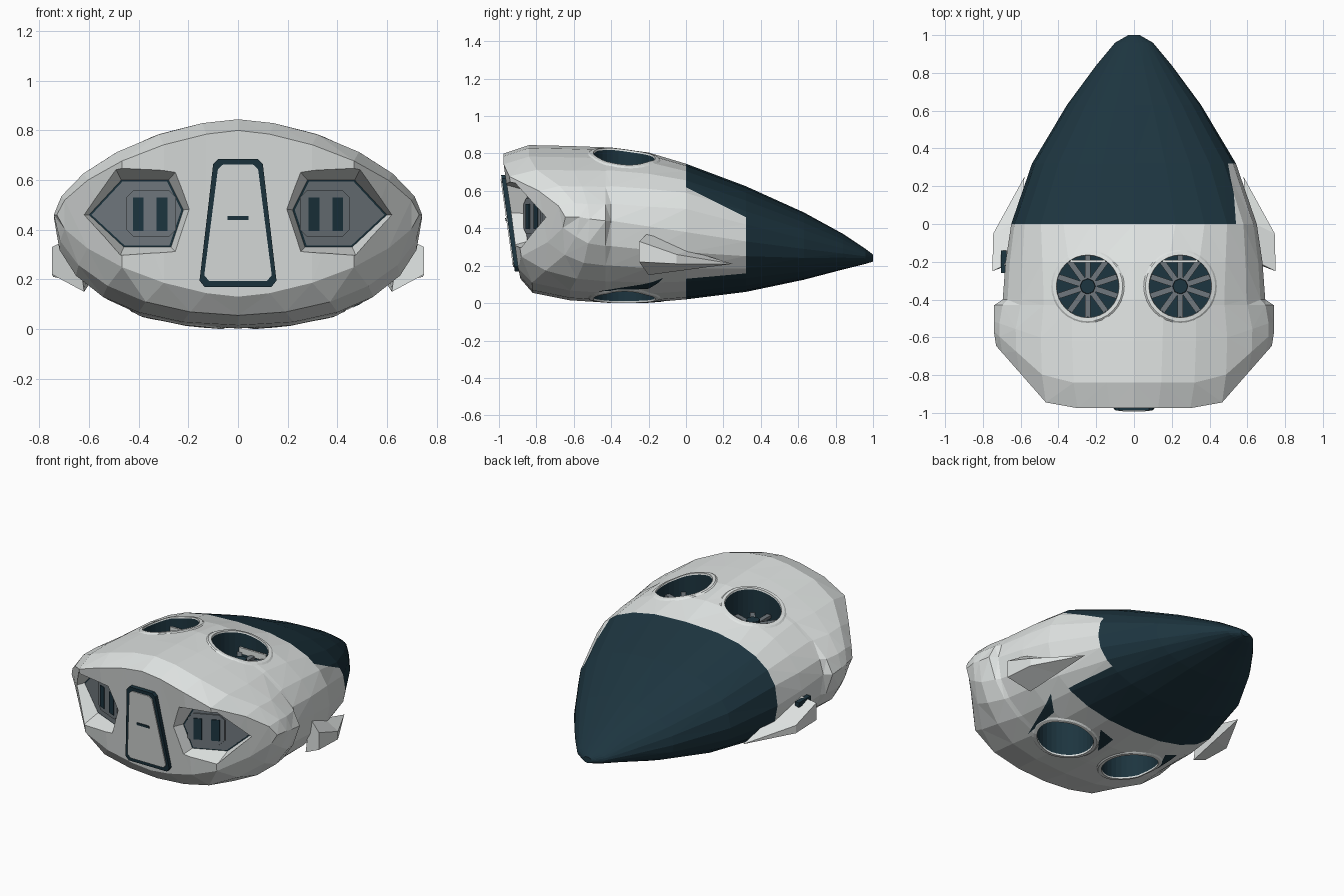
import bpy, bmesh, math
from mathutils import Vector
from mathutils.bvhtree import BVHTree

if "Cube" in bpy.data.objects:
    bpy.data.objects.remove(bpy.data.objects["Cube"])


def material(name, rgb):
    m = bpy.data.materials.new(name)
    m.use_nodes = True
    m.diffuse_color = (*rgb, 1)
    m.node_tree.nodes["Principled BSDF"].inputs["Base Color"].default_value = (*rgb, 1)
    return m


MATS = [material("pale_grey", (0.76, 0.79, 0.78)),
        material("dark_teal", (0.012, 0.035, 0.05)),
        material("slate_grey", (0.16, 0.185, 0.205))]
PALE, DARK, SLATE = 0, 1, 2


def finish(bm, name, index=None):
    bmesh.ops.recalc_face_normals(bm, faces=bm.faces)
    if index is not None:
        for f in bm.faces:
            f.material_index = index
    mesh = bpy.data.meshes.new(name)
    bm.to_mesh(mesh)
    bm.free()
    for m in MATS:
        mesh.materials.append(m)
    ob = bpy.data.objects.new(name, mesh)
    bpy.context.collection.objects.link(ob)
    return ob


def bridge(bm, a, b):
    n = len(a)
    return [bm.faces.new((a[i], a[(i + 1) % n], b[(i + 1) % n], b[i])) for i in range(n)]


def plate(name, pts, depth, thick, index):
    """Prism with an (x, z) outline lying on the surface y = depth(x, z)."""
    bm = bmesh.new()
    front = [bm.verts.new((x, depth(x, z), z)) for x, z in pts]
    back = [bm.verts.new((x, depth(x, z) + thick, z)) for x, z in pts]
    bm.faces.new(front)
    bm.faces.new(back)
    bridge(bm, front, back)
    return finish(bm, name, index)


# Hull sections: y, half width, bottom, top, widest height, upper and lower
# roundness, then side sweep, belly sweep and cheek flare where needed
SECTIONS = [
    (-0.975, 0.73, 0.13, 0.80, 0.46, 1.55, 1.55, 0.33, 0.09),
    (-0.84, 0.742, 0.055, 0.845, 0.46, 1.65, 2.0, 0.26, 0.02),
    (-0.62, 0.742, 0.015, 0.84, 0.45, 1.7, 2.25, 0.1),
    (-0.43, 0.705, 0.003, 0.833, 0.44, 1.8, 2.3, 0, 0, 0.035),
    (-0.40, 0.695, 0.002, 0.832, 0.44, 1.85, 2.3),
    (-0.2, 0.68, 0.003, 0.805, 0.41, 2.05, 2.3),
    (0, 0.65, 0.02, 0.745, 0.38, 2.5, 2.25),
    (0.32, 0.54, 0.06, 0.625, 0.33, 2.3, 2.2),
    (0.63, 0.355, 0.125, 0.485, 0.29, 2.1, 2.2),
    (0.84, 0.2, 0.18, 0.37, 0.265, 2, 2),
    (0.96, 0.1, 0.21, 0.29, 0.25, 2, 2),
    (1.0, 0.03, 0.222, 0.26, 0.24, 2, 2)]
N = 24


def section(bm, y, w, bottom, top, mid, upper, lower, sweep=0, belly=0, flare=0):
    ring = []
    for k in range(N):
        c, s = math.cos(math.tau * k / N), math.sin(math.tau * k / N)
        p = upper if s >= 0 else lower
        x = math.copysign(w * abs(c) ** (2 / p), c) if k % (N // 2) != N // 4 else 0
        h = abs(s) ** (2 / p) if k % (N // 2) else 0
        z = mid + (top - mid) * h if s >= 0 else mid - (mid - bottom) * h
        dy = sweep * max(0, (abs(x) - 0.44) / 0.29) + belly * max(0, -s)
        x += math.copysign(flare * max(0, 1 - abs(z - mid) / 0.18), c)
        ring.append(bm.verts.new((x, y + dy, z)))
    return ring


bm = bmesh.new()
rings = [section(bm, *row) for row in SECTIONS]
for a, b in zip(rings, rings[1:]):
    bridge(bm, a, b)
bm.faces.new(rings[-1])
rim = rings[0]
for k in range(N // 2):
    loop = [rim[k], rim[k + 1], rim[(N - k - 1) % N], rim[(N - k) % N]]
    bm.faces.new(list(dict.fromkeys(loop)))
bmesh.ops.triangulate(bm, faces=bm.faces)
# Colour seam edges of the dark tail
for co, no in (((0, 0, 0.62), (0, 0.5, 1)), ((0, 0, 0.13), (0, -0.09, 1))):
    faces = [f for f in bm.faces
             if f.calc_center_median().x > 0 and -0.01 < f.calc_center_median().y < 0.33]
    geom = set(faces) | {e for f in faces for e in f.edges} | {v for f in faces for v in f.verts}
    bmesh.ops.bisect_plane(bm, geom=list(geom), plane_co=co, plane_no=no, dist=1e-5)
bmesh.ops.triangulate(bm, faces=bm.faces)
for f in bm.faces:
    c = f.calc_center_median()
    side_panel = c.x > 0 and c.y < 0.32 and 0.13 + 0.09 * c.y < c.z < 0.62 - 0.5 * c.y
    f.material_index = DARK if c.y > 0 and not side_panel else PALE
bmesh.ops.recalc_face_normals(bm, faces=bm.faces)
surface = BVHTree.FromBMesh(bm)
hull = finish(bm, "hull")


def hull_z(x, y, up):
    return surface.ray_cast(Vector((x, y, 2 * up)), Vector((0, 0, -up)))[0].z


# Cutters for the fan ducts and the window recesses
FAN_X, FAN_Y, FAN_R = 0.245, -0.33, 0.165
HEX = [(0.6, 0.46), (0.47, 0.6), (0.28, 0.6), (0.22, 0.48), (0.27, 0.33), (0.46, 0.33)]
cutters = []


def scaled(pts, k, cx=0.4, cz=0.465):
    return [(cx + (x - cx) * k, cz + (z - cz) * k) for x, z in pts]


def floor_y(x, z):
    return -0.87 + 0.45 * (abs(x) - 0.22)


for side in (-1, 1):
    for z in (0.86, 0.05):
        bm = bmesh.new()
        bmesh.ops.create_cone(bm, cap_ends=True, segments=32, radius1=FAN_R, radius2=FAN_R, depth=0.5)
        bmesh.ops.translate(bm, verts=bm.verts, vec=(side * FAN_X, FAN_Y, z))
        cutters.append(finish(bm, "duct_cutter", DARK))
    bm = bmesh.new()
    back = [bm.verts.new((side * x, floor_y(x, z), z)) for x, z in HEX]
    front = [bm.verts.new((side * x, floor_y(x0, z) - 0.25, z))
             for (x, z), (x0, _) in zip(scaled(HEX, 1.5), HEX)]
    bm.faces.new(back).material_index = DARK
    bm.faces.new(front)
    bridge(bm, back, front)
    cutters.append(finish(bm, "window_cutter"))

bpy.context.view_layer.objects.active = hull
for cutter in cutters:
    cutter.hide_render = True
    mod = hull.modifiers.new("cut", "BOOLEAN")
    mod.operation, mod.solver, mod.object = "DIFFERENCE", "EXACT", cutter
    bpy.ops.object.modifier_apply(modifier=mod.name)
    bpy.data.objects.remove(cutter)


# Collars that follow the hull around each duct
def collar(name, cx, up):
    bm = bmesh.new()
    loops = []
    for r, lift in ((0.164, -0.004), (0.166, 0.006), (0.185, 0.006), (0.198, -0.003)):
        loop = []
        for i in range(32):
            a = math.tau * i / 32
            x, y = cx + r * math.cos(a), FAN_Y + r * math.sin(a)
            loop.append(bm.verts.new((x, y, hull_z(x, y, up) + lift * up)))
        loops.append(loop)
    for a, b in zip(loops, loops[1:] + loops[:1]):
        bridge(bm, a, b)
    finish(bm, name, PALE)


# Thin dark triangles laid on the belly
for pts in (((0.41, -0.47), (0.53, -0.12), (0.44, -0.2)),
            ((0.04, -0.28), (0.17, -0.1), (0.05, -0.13)),
            ((-0.44, -0.33), (-0.43, -0.12), (-0.34, -0.12))):
    bm = bmesh.new()
    bm.faces.new([bm.verts.new((x, y, 0)) for x, y in pts])
    bmesh.ops.subdivide_edges(bm, edges=bm.edges, cuts=5, use_grid_fill=True)
    for v in bm.verts:
        v.co.z = hull_z(v.co.x, v.co.y, -1) - 0.004
    finish(bm, "belly_patch", DARK)


def box(bm, size, offset, angle=0):
    verts = bmesh.ops.create_cube(bm, size=1)["verts"]
    bmesh.ops.scale(bm, verts=verts, vec=size)
    bmesh.ops.translate(bm, verts=verts, vec=offset)
    c, s = math.cos(angle), math.sin(angle)
    for v in verts:
        v.co.x, v.co.y = c * v.co.x - s * v.co.y, s * v.co.x + c * v.co.y


for side, tag in ((1, "left"), (-1, "right")):
    cx = side * FAN_X
    collar(tag + "_top_collar", cx, 1)
    collar(tag + "_bottom_collar", cx, -1)
    # Fan blades, hub and crossbar
    bm = bmesh.new()
    for i in range(10):
        box(bm, (0.125, 0.03, 0.02), (0.1, 0, 0.66), math.tau * (i + 0.5) / 10)
    bmesh.ops.translate(bm, verts=bm.verts, vec=(cx, FAN_Y, 0))
    finish(bm, tag + "_fan_blades", SLATE)
    bm = bmesh.new()
    bmesh.ops.create_cone(bm, cap_ends=True, segments=8, radius1=0.045, radius2=0.04, depth=0.1)
    bmesh.ops.translate(bm, verts=bm.verts, vec=(cx, FAN_Y, 0.65))
    finish(bm, tag + "_fan_hub", DARK)
    bm = bmesh.new()
    box(bm, (0.19, 0.012, 0.04), (cx, FAN_Y + 0.133, 0.68))
    finish(bm, tag + "_fan_crossbar", PALE)

    # Window panel, raised frame and slots
    def flip(pts):
        return [(side * x, z) for x, z in pts]

    plate(tag + "_window_panel", flip(scaled(HEX, 0.95)),
          lambda x, z: floor_y(x, z) - 0.004, 0.008, SLATE)
    octagon = [(0.28, 0.37), (0.42, 0.37), (0.45, 0.4), (0.45, 0.53),
               (0.42, 0.56), (0.28, 0.56), (0.25, 0.53), (0.25, 0.4)]
    plate(tag + "_window_frame", flip(octagon), lambda x, z: floor_y(x, z) - 0.012, 0.012, SLATE)
    for x in (0.306, 0.402):
        slot = [(x - 0.022, 0.395), (x + 0.022, 0.395), (x + 0.022, 0.53), (x - 0.022, 0.53)]
        plate(tag + "_window_slot", flip(slot), lambda x, z: floor_y(x, z) - 0.017, 0.008, DARK)

    # Side fin: a chunky wedge tapering towards the tail
    bm = bmesh.new()
    root = [bm.verts.new((side * x, y, z)) for x, y, z in
            ((0.65, -0.2, 0.38), (0.75, -0.25, 0.33), (0.75, -0.25, 0.22), (0.62, -0.2, 0.15))]
    mid = [bm.verts.new((side * x, y, z)) for x, y, z in
           ((0.6, 0.02, 0.28), (0.745, -0.05, 0.26), (0.745, -0.05, 0.21), (0.6, 0.02, 0.18))]
    tip = bm.verts.new((side * 0.58, 0.25, 0.21))
    bm.faces.new(root)
    bridge(bm, root, mid)
    for i in range(4):
        bm.faces.new((mid[i], mid[(i + 1) % 4], tip))
    finish(bm, tag + "_side_fin", PALE)

# Dark gap filler above the right fin
bm = bmesh.new()
box(bm, (0.03, 0.12, 0.03), (-0.69, -0.2, 0.345))
finish(bm, "right_fin_gap", DARK)


# Door with frame and handle
def door_y(proud):
    return lambda x, z: -0.975 + (0.8 - z) * 0.142 - proud


half = [(0.08, 0.685), (0.1, 0.665), (0.155, 0.195), (0.135, 0.17)]
outline = half + [(-x, z) for x, z in reversed(half)]
plate("door_frame", outline, door_y(0.03), 0.06, DARK)
inner = [(x - math.copysign(0.019, x), 0.43 + (z - 0.43) * 0.91) for x, z in outline]
plate("door_panel", inner, door_y(0.036), 0.02, PALE)
plate("door_handle", [(-0.043, 0.44), (0.043, 0.44), (0.043, 0.456), (-0.043, 0.456)],
      door_y(0.041), 0.008, DARK)
